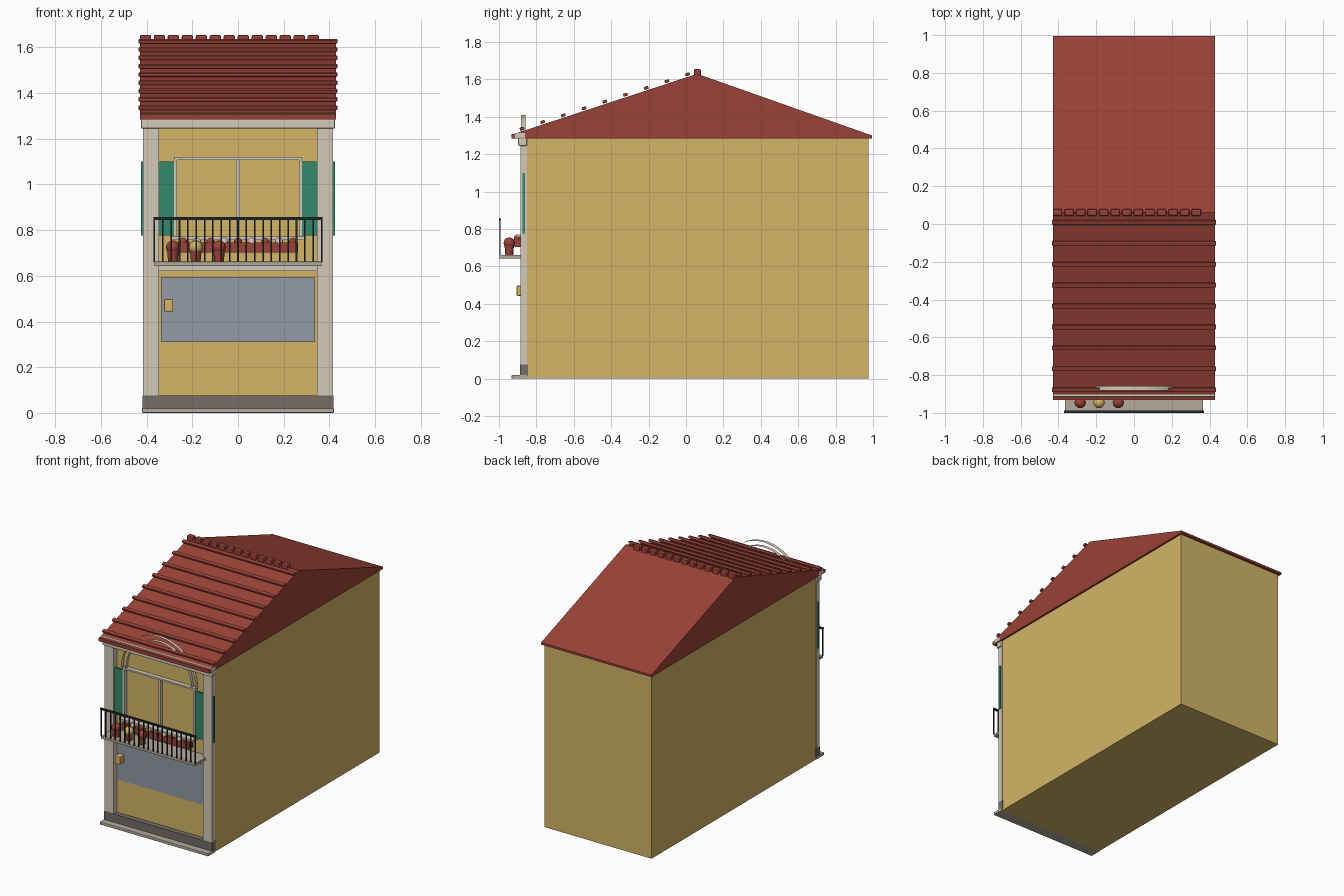
import bpy, bmesh, math
from mathutils import Matrix, Vector

cube = bpy.data.objects.get("Cube")
if cube:
    bpy.data.objects.remove(cube, do_unlink=True)


def material(name, r, g, b):
    lin = [((c / 255 + 0.055) / 1.055) ** 2.4 for c in (r, g, b)] + [1]
    m = bpy.data.materials.new(name)
    m.use_nodes = True
    m.diffuse_color = lin
    bsdf = next(n for n in m.node_tree.nodes if n.type == 'BSDF_PRINCIPLED')
    bsdf.inputs["Base Color"].default_value = lin
    return m


OCHRE = material("ochre plaster", 211, 181, 102)
RED = material("terracotta", 154, 66, 55)
CREAM = material("pale stone", 212, 202, 184)
STONE = material("grey stone", 178, 170, 154)
PLINTH = material("dark stone", 115, 110, 102)
GLASS = material("blue grey panel", 146, 155, 164)
GREEN = material("shutter green", 52, 138, 106)
IRON = material("dark iron", 34, 40, 40)


def finish(bm, name, mat, smooth=False):
    bmesh.ops.recalc_face_normals(bm, faces=bm.faces)
    me = bpy.data.meshes.new(name)
    bm.to_mesh(me)
    bm.free()
    me.materials.append(mat)
    for p in me.polygons:
        p.use_smooth = smooth
    ob = bpy.data.objects.new(name, me)
    bpy.context.collection.objects.link(ob)
    return ob


def box(name, x, y, z, mat, bevel=0.0, tilt=0.0):
    """Box from (min, max) pairs, optionally bevelled and tilted about x."""
    bm = bmesh.new()
    size = Vector([p[1] - p[0] for p in (x, y, z)])
    mid = Vector([(p[0] + p[1]) / 2 for p in (x, y, z)])
    bmesh.ops.create_cube(bm, size=1, matrix=Matrix.Diagonal((*size, 1)))
    if bevel:
        bmesh.ops.bevel(bm, geom=bm.edges[:], offset=bevel, segments=2,
                        profile=0.5, affect='EDGES')
    bm.transform(Matrix.Translation(mid) @ Matrix.Rotation(tilt, 4, 'X'))
    return finish(bm, name, mat)


def ball(name, centre, r, mat):
    bm = bmesh.new()
    bmesh.ops.create_uvsphere(bm, u_segments=16, v_segments=10, radius=r,
                              matrix=Matrix.Translation(centre))
    return finish(bm, name, mat, True)


# House body and roof
W = 0.415
FRONT = -0.85
box("house_body", (-W, W), (FRONT, 0.975), (0, 1.288), OCHRE)

RIDGE_Y, RIDGE_Z = 0.06, 1.63
EAVE_Y, EAVE_Z = -0.93, 1.305
bm = bmesh.new()
profile = [(EAVE_Y, 1.285), (0.995, 1.285), (0.995, 1.3),
           (RIDGE_Y, RIDGE_Z), (EAVE_Y, EAVE_Z)]
face = bm.faces.new([bm.verts.new((-0.428, y, z)) for y, z in profile])
ext = bmesh.ops.extrude_face_region(bm, geom=[face])
bmesh.ops.translate(bm, vec=(0.856, 0, 0),
                    verts=[v for v in ext["geom"] if isinstance(v, bmesh.types.BMVert)])
finish(bm, "roof", RED)

# Tile battens up the front slope
slope = (RIDGE_Z - EAVE_Z) / (RIDGE_Y - EAVE_Y)
for i in range(9):
    y = -0.877 + i * 0.1107
    z = EAVE_Z + (y - EAVE_Y) * slope + 0.014
    box(f"roof_batten_{i}", (-0.435, 0.435), (y - 0.012, y + 0.012),
        (z - 0.008, z + 0.008), RED, 0.004, math.atan(slope))

# Ridge caps
for i in range(13):
    x = -0.405 + i * 0.0612
    box(f"ridge_cap_{i}", (x - 0.025, x + 0.025), (0.042, 0.08),
        (1.615, 1.655), RED, 0.008)

# Eave moulding and cornice
box("eave_moulding", (-0.43, 0.43), (-0.915, -0.86), (1.286, 1.314), CREAM, 0.004)
box("eave_fascia", (-0.429, 0.429), (-0.932, -0.914), (1.285, 1.308), RED)
box("cornice", (-0.425, 0.425), (-0.897, -0.85), (1.245, 1.285), CREAM, 0.005)

# Plinth and step
box("plinth", (-0.418, 0.418), (-0.887, -0.845), (0.015, 0.077), PLINTH)
box("front_step", (-0.42, 0.42), (-0.932, -0.85), (0, 0.02), STONE, 0.003)

# Pilasters and shutters on both sides
for s, side in ((1, "left"), (-1, "right")):
    def span(a, b):
        return tuple(sorted((s * a, s * b)))
    box(f"pilaster_{side}", span(0.346, 0.417), (-0.885, -0.849), (0.07, 1.25), CREAM)
    box(f"shutter_{side}", span(0.28, 0.425), (-0.875, -0.862), (0.776, 1.1), GREEN)

# Window frame, mullion and sill
for s, side in ((1, "left"), (-1, "right")):
    box(f"window_jamb_{side}", (s * 0.274 - 0.007, s * 0.274 + 0.007),
        (-0.88, -0.85), (0.77, 1.12), CREAM)
box("window_head", (-0.281, 0.281), (-0.88, -0.85), (1.108, 1.12), CREAM)
box("window_mullion", (-0.008, 0.008), (-0.872, -0.85), (0.77, 1.11), CREAM)
box("window_sill", (-0.288, 0.288), (-0.91, -0.85), (0.757, 0.772), CREAM)

# Open arch ribbons above the window
for name, r in (("arch_outer", 0.29), ("arch_inner", 0.255)):
    bm = bmesh.new()
    pairs = []
    for i in range(33):
        a = math.pi * i / 32
        pairs.append([bm.verts.new((r * math.cos(a), y, 1.12 + r * math.sin(a)))
                      for y in (-0.882, -0.858)])
    for p, q in zip(pairs, pairs[1:]):
        bm.faces.new((p[0], p[1], q[1], q[0]))
    finish(bm, name, CREAM, True)

# Ground floor panel, beam and letter box
box("ground_panel", (-0.337, 0.337), (-0.857, -0.849), (0.31, 0.594), GLASS)
box("balcony_beam", (-0.348, 0.348), (-0.865, -0.849), (0.622, 0.645), CREAM)
box("letter_box", (-0.324, -0.284), (-0.905, -0.85), (0.443, 0.498), OCHRE, 0.005)

# Balcony slab and railing
box("balcony_slab", (-0.366, 0.366), (-0.997, -0.85), (0.643, 0.662), STONE, 0.003)
box("railing_top", (-0.37, 0.37), (-1.0, -0.988), (0.845, 0.857), IRON)
COUNT = 20
for i in range(COUNT + 1):
    x = -0.366 + 0.732 * i / COUNT
    box(f"baluster_{i}", (x - 0.0035, x + 0.0035), (-0.998, -0.991),
        (0.66, 0.85), IRON)

# Flower box with blooms
box("flower_box", (-0.262, 0.262), (-0.918, -0.875), (0.703, 0.747), RED)
for i in range(9):
    ball(f"bloom_{i}", (-0.24 + i * 0.06, -0.902, 0.75), 0.018,
         CREAM if i % 2 else RED)

# Potted plants
for i, x in enumerate((-0.285, -0.185, -0.083)):
    bm = bmesh.new()
    bmesh.ops.create_cone(bm, cap_ends=True, segments=16, radius1=0.021,
                          radius2=0.025, depth=0.05,
                          matrix=Matrix.Translation((x, -0.945, 0.685)))
    finish(bm, f"plant_pot_{i}", RED)
    ball(f"plant_{i}", (x, -0.945, 0.725), 0.03, OCHRE if i == 1 else RED)
